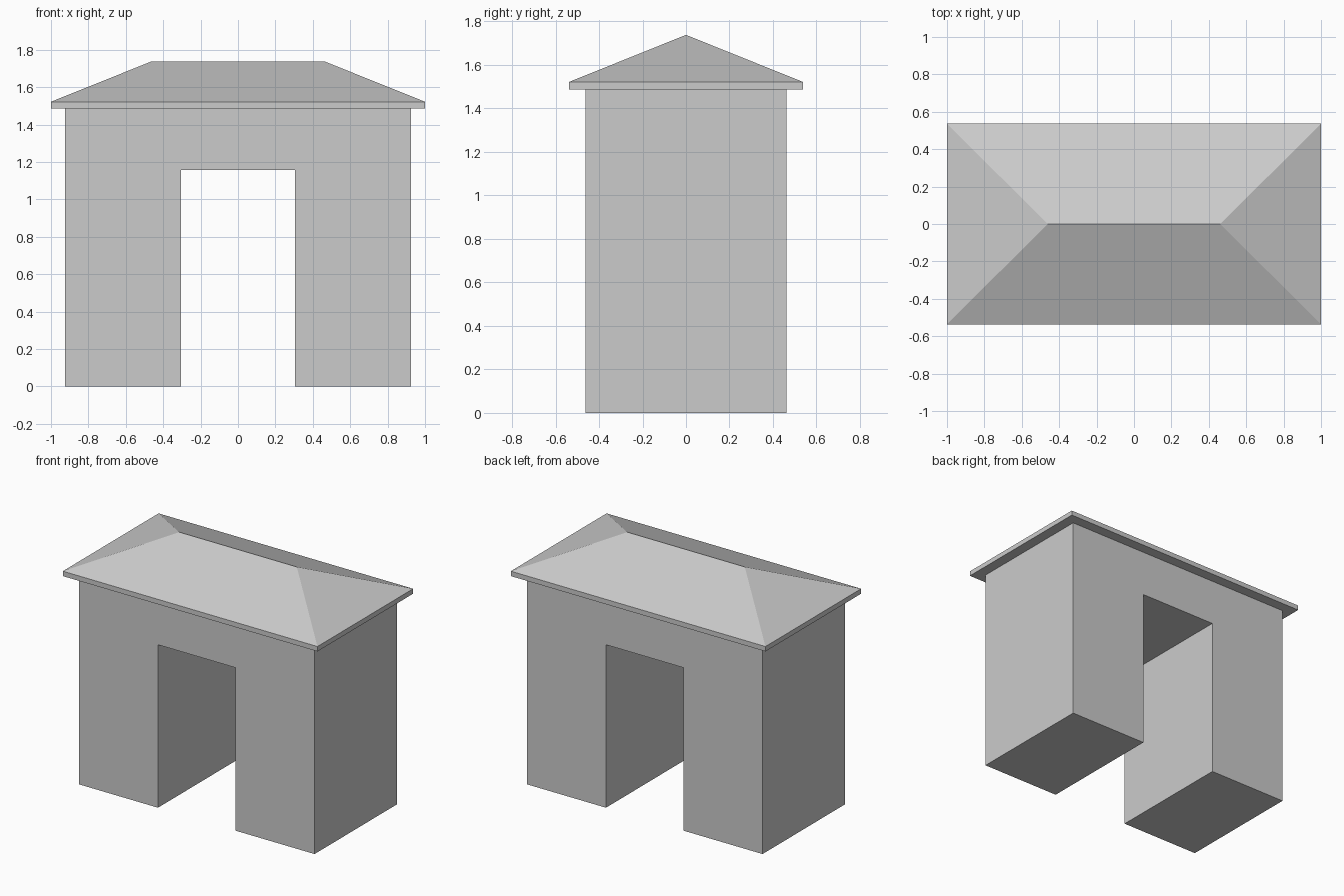
import bpy, bmesh

if "Cube" in bpy.data.objects:
    bpy.data.objects.remove(bpy.data.objects["Cube"])

LEG_TOP = 1.487
HALF_Y = 0.462


def make_object(name, bm):
    bmesh.ops.recalc_face_normals(bm, faces=bm.faces)
    mesh = bpy.data.meshes.new(name)
    bm.to_mesh(mesh)
    bm.free()
    obj = bpy.data.objects.new(name, mesh)
    bpy.context.collection.objects.link(obj)
    return obj


def box(bm, x0, x1, half_y, z0, z1):
    geom = bmesh.ops.create_cube(bm, size=1.0)
    for v in geom["verts"]:
        v.co.x = x1 if v.co.x > 0 else x0
        v.co.y = half_y if v.co.y > 0 else -half_y
        v.co.z = z1 if v.co.z > 0 else z0


# Two wide piers
for name, x0, x1 in (("left_pier", -0.925, -0.305), ("right_pier", 0.305, 0.925)):
    bm = bmesh.new()
    box(bm, x0, x1, HALF_Y, 0.0, LEG_TOP)
    make_object(name, bm)

# Lintel flush between the piers
bm = bmesh.new()
box(bm, -0.305, 0.305, HALF_Y, 1.157, LEG_TOP)
make_object("lintel", bm)

# Hipped roof: eave slab whose top is extruded and pinched into a ridge
bm = bmesh.new()
box(bm, -1.0, 1.0, 0.537, LEG_TOP, 1.522)
bm.normal_update()
top = max(bm.faces, key=lambda f: f.calc_center_median().z)
extruded = bmesh.ops.extrude_discrete_faces(bm, faces=[top])["faces"][0]
for v in extruded.verts:
    v.co = (0.462 if v.co.x > 0 else -0.462, 0.0, 1.738)
bmesh.ops.remove_doubles(bm, verts=bm.verts[:], dist=0.0001)
roof = make_object("hipped_roof", bm)
